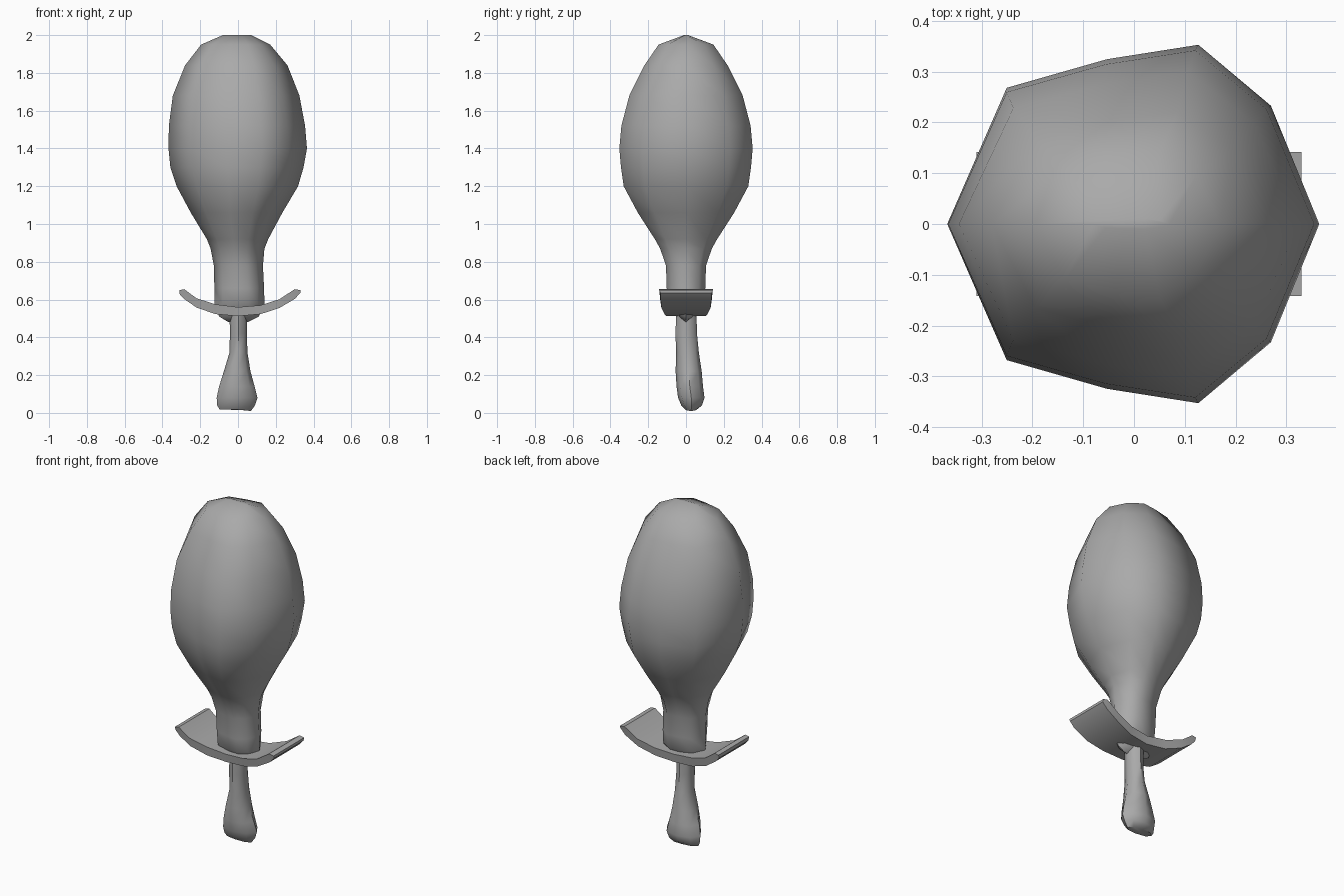
import bpy, bmesh, math

if "Cube" in bpy.data.objects:
    bpy.data.objects.remove(bpy.data.objects["Cube"], do_unlink=True)

grey = bpy.data.materials.new("plain_grey")
grey.use_nodes = True
colour = (0.4, 0.4, 0.4, 1)
grey.diffuse_color = colour
grey.node_tree.nodes["Principled BSDF"].inputs["Base Color"].default_value = colour


def loft(name, rings, angle):
    """Skin a list of equal-length closed rings and cap both ends."""
    bm = bmesh.new()
    loops = [[bm.verts.new(p) for p in ring] for ring in rings]
    for a, b in zip(loops, loops[1:]):
        for i in range(len(a)):
            j = (i + 1) % len(a)
            bm.faces.new((a[i], a[j], b[j], b[i]))
    bm.faces.new(loops[0][::-1])
    bm.faces.new(loops[-1])
    bmesh.ops.recalc_face_normals(bm, faces=bm.faces)
    mesh = bpy.data.meshes.new(name)
    bm.to_mesh(mesh)
    bm.free()
    mesh.materials.append(grey)
    obj = bpy.data.objects.new(name, mesh)
    bpy.context.collection.objects.link(obj)
    bpy.context.view_layer.objects.active = obj
    bpy.ops.object.select_all(action='DESELECT')
    obj.select_set(True)
    bpy.ops.object.shade_smooth_by_angle(angle=math.radians(angle))
    return obj


def section(half, z, left, right, back, front):
    """Fit a unit outline between the given limits at height z."""
    cx, rx = (left + right) / 2, (right - left) / 2
    cy, ry = (back + front) / 2, (back - front) / 2
    outline = half + [(x, -y) for x, y in half[-2:0:-1]]
    return [(cx + x * rx, cy + y * ry, z) for x, y in outline]


# Meat: lopsided bulb with a narrow neck and a wedge-shaped root
bulb = [(-1, 0), (-.68, .76), (-.14, .92), (.35, 1), (.74, .66), (1, 0)]
meat_profile = [  # height, left, right, half depth
    (.48, -.05, .05, .005), (.51, -.10, .11, .035), (.58, -.125, .14, .09),
    (.66, -.125, .138, .102), (.78, -.128, .132, .106), (.87, -.145, .14, .137),
    (.92, -.165, .16, .165), (1.06, -.25, .235, .255), (1.2, -.325, .318, .33),
    (1.3, -.358, .347, .344), (1.4, -.368, .365, .353), (1.52, -.366, .355, .342),
    (1.68, -.345, .325, .3), (1.84, -.28, .262, .22),
    (1.95, -.195, .17, .145), (2.0, -.08, .07, .01)]
loft("meat", [section(bulb, z, l, r, d, -d) for z, l, r, d in meat_profile], 60)

# Guard: upswept curved plate, flaring toward its ends
guard_profile = [  # x, underside, top, half depth
    (-.31, .63, .65, .142), (-.285, .603, .655, .142), (-.22, .558, .607, .137),
    (-.12, .523, .575, .12), (0, .512, .56, .11), (.12, .523, .57, .12),
    (.22, .556, .602, .137), (.3, .603, .655, .142), (.33, .635, .65, .142)]
loft("guard", [[(x, -d * .95, lo), (x, d * .95, lo), (x, d, hi), (x, -d, hi)]
               for x, lo, hi, d in guard_profile], 40)

# Bone: slim shaft ending in a flared, slightly notched knuckle
octagon = [(math.cos(a), math.sin(a))
           for a in (math.pi * (1 - i / 4) for i in range(5))]
bone_profile = [  # height, left, right, back, front
    (.56, -.045, .05, .055, -.05), (.42, -.043, .047, .058, -.056),
    (.32, -.045, .05, .068, -.052), (.22, -.075, .066, .083, -.055),
    (.14, -.1, .088, .09, -.05), (.08, -.113, .103, .098, -.042),
    (.04, -.11, .09, .085, -.025), (.01, -.098, .068, .058, -.005)]
bone = loft("bone", [section(octagon, *row) for row in bone_profile], 50)
for v in bone.data.vertices:
    if v.co.z < .03:  # lift the middle of the end and drop the right knuckle
        v.co.z += .012 - .16 * abs(v.co.x + .01) ** 1 if v.co.x > 0 else .008
